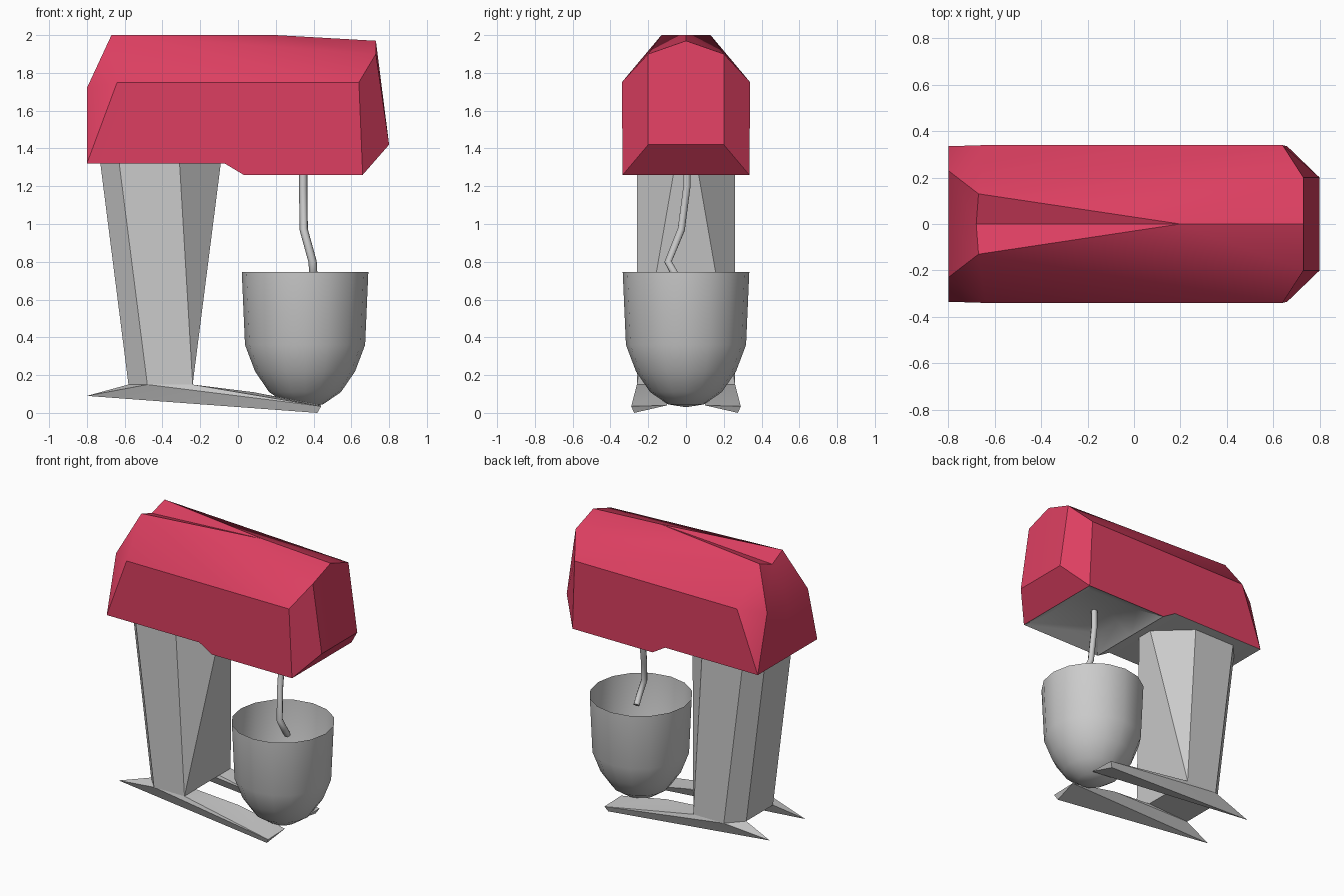
import bpy, bmesh
from math import radians

if "Cube" in bpy.data.objects:
    bpy.data.objects.remove(bpy.data.objects["Cube"])


def finish(name, bm, mat=None, angle=35, face_down=False):
    bmesh.ops.remove_doubles(bm, verts=bm.verts, dist=0.0005)
    bmesh.ops.recalc_face_normals(bm, faces=bm.faces)
    bm.normal_update()
    if face_down and sum(f.normal.z * f.calc_area() for f in bm.faces) > 0:
        bmesh.ops.reverse_faces(bm, faces=bm.faces)
    me = bpy.data.meshes.new(name)
    bm.to_mesh(me)
    bm.free()
    ob = bpy.data.objects.new(name, me)
    bpy.context.collection.objects.link(ob)
    if mat:
        me.materials.append(mat)
    bpy.ops.object.select_all(action='DESELECT')
    ob.select_set(True)
    bpy.context.view_layer.objects.active = ob
    if angle:
        bpy.ops.object.shade_smooth_by_angle(angle=radians(angle))
    return ob


def mirrored(points, faces):
    """Half model on +y, named points, doubled across y = 0."""
    bm = bmesh.new()
    for s in (1, -1):
        v = {k: bm.verts.new((x, s * y, z)) for k, (x, y, z) in points.items()}
        for f in faces:
            names = f.split()
            bm.faces.new([v[n] for n in (names if s == 1 else names[::-1])])
    return bm


red = bpy.data.materials.new("red_shell")
red.diffuse_color = (0.72, 0.05, 0.12, 1)
red.use_nodes = True
red.node_tree.nodes["Principled BSDF"].inputs["Base Color"].default_value = red.diffuse_color

# Head: faceted shell, open underneath, with a shallow groove at the rear top
head = {
    'b0': (-.8, .335, 1.32), 'b0c': (-.8, 0, 1.32),
    'b1': (-.07, .335, 1.32), 'b2': (.03, .335, 1.26),
    'bf': (.66, .335, 1.26), 'bfc': (.66, 0, 1.26),
    's0': (-.64, .34, 1.75), 's1': (.64, .34, 1.75),
    'k': (-.8, .23, 1.72), 'kc': (-.8, 0, 1.70),
    'r': (-.67, .13, 2.0), 'rc': (-.68, 0, 1.95), 'apex': (.2, 0, 2.0),
    'fu': (.73, .2, 1.9), 'fc': (.73, 0, 1.97),
    'fl': (.8, .2, 1.42), 'flc': (.8, 0, 1.42)}
finish("head_shell", mirrored(head, [
    'b0 b1 s0', 'b1 s1 s0', 'b1 b2 s1', 'b2 bf s1',
    'b0c b0 k kc', 'b0 s0 k', 's0 r k', 'k r rc kc', 'r apex rc',
    's0 s1 r', 's1 fu r', 'r fu apex', 'fu fc apex',
    's1 bf fl fu', 'fu fl flc fc', 'fl bf bfc flc']), red)

# Head underside: flat rear plate, step, shallow recess over the bowl
under = {
    'b0': (-.8, .335, 1.32), 'b0c': (-.8, 0, 1.32),
    'b1': (-.07, .335, 1.32), 'b1c': (-.07, 0, 1.32),
    'b2': (.03, .335, 1.26), 'b2c': (.03, 0, 1.26),
    'bf': (.66, .335, 1.26), 'bfc': (.66, 0, 1.26),
    'i2': (.14, .2, 1.33), 'i2c': (.14, 0, 1.33),
    'if': (.55, .2, 1.33), 'ifc': (.55, 0, 1.33)}
finish("head_underside", mirrored(under, [
    'b0c b1c b1 b0', 'b1c b2c b2 b1', 'b2c i2c i2 b2',
    'b2 i2 if bf', 'if ifc bfc bf', 'i2c ifc if i2']), face_down=True)

# Column: flares upward, its front narrows from a wide base to a thin top edge
column = {
    't0': (-.73, .15, 1.33), 't1': (-.63, .26, 1.33),
    't2': (-.31, .26, 1.33), 't3': (-.09, .055, 1.33),
    'l0': (-.58, .15, .15), 'l1': (-.48, .26, .15), 'l2': (-.24, .26, .15),
    't0c': (-.73, 0, 1.33), 't3c': (-.09, 0, 1.33),
    'l0c': (-.58, 0, .15), 'l2c': (-.24, 0, .15)}
finish("column", mirrored(column, [
    't0c t0 l0 l0c', 't0 t1 l1 l0', 't1 t2 l2 l1', 't2 t3 l2',
    't3 t3c l2c l2', 't0c t3c t3 t2 t1 t0', 'l0c l0 l1 l2 l2c']), angle=15)

# Feet: thin splayed wedges
foot = [(-.8, .2, .09), (-.58, .15, .15), (-.48, .26, .15), (-.24, .26, .15),
        (-.24, .13, .15), (.08, .1, .11), (.44, .1, .04), (.42, .275, 0),
        (.44, .29, .035)]
for side, s in (("left", -1), ("right", 1)):
    bm = bmesh.new()
    vs = [bm.verts.new((x, s * y, z)) for x, y, z in foot]
    bmesh.ops.convex_hull(bm, input=vs)
    finish("foot_" + side, bm, angle=10)

# Bowl: lathed open cup
bm = bmesh.new()
profile = [(.335, .745), (.318, .36), (.265, .22), (.19, .11), (.095, .045), (0, .03)]
vs = [bm.verts.new((r, 0, z)) for r, z in profile]
es = [bm.edges.new(p) for p in zip(vs, vs[1:])]
bmesh.ops.spin(bm, geom=vs + es, cent=(0, 0, 0), axis=(0, 0, 1),
               angle=radians(360), steps=16)
bowl = finish("bowl", bm, angle=50, face_down=True)
bowl.location.x = .355

# Beater: bent rod reaching into the bowl
cu = bpy.data.curves.new("beater", 'CURVE')
cu.dimensions = '3D'
cu.bevel_depth = .022
cu.bevel_resolution = 1
cu.use_fill_caps = True
path = [(.345, .005, 1.33), (.345, .005, 1.2), (.348, -.025, .97),
        (.395, -.095, .8), (.40, -.045, .71), (.39, .0, .66)]
sp = cu.splines.new('POLY')
sp.points.add(len(path) - 1)
for p, co in zip(sp.points, path):
    p.co = (*co, 1)
bpy.context.collection.objects.link(bpy.data.objects.new("beater", cu))
